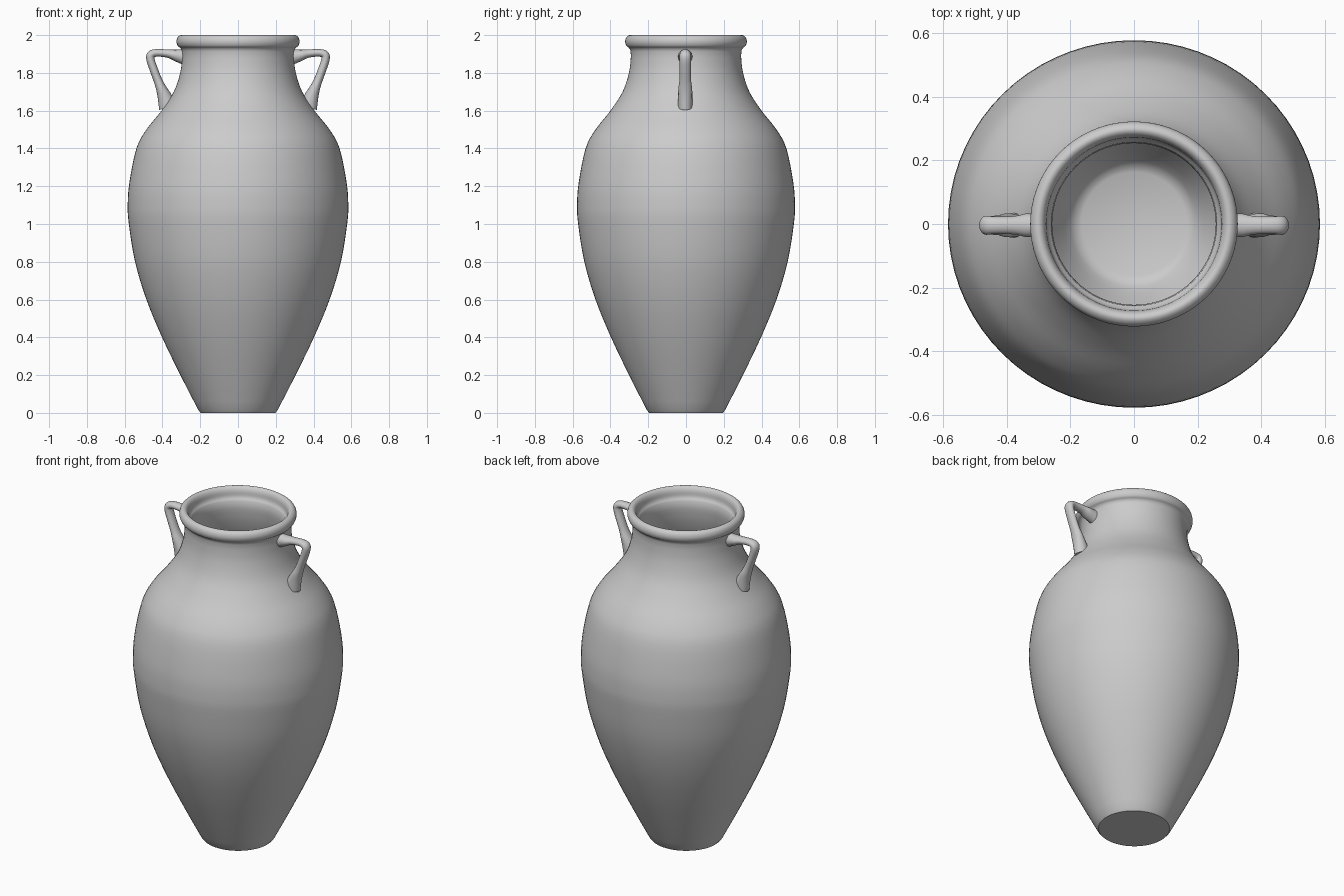
import bpy, bmesh, math
from mathutils import Vector

if "Cube" in bpy.data.objects:
    bpy.data.objects.remove(bpy.data.objects["Cube"], do_unlink=True)

clay = bpy.data.materials.new("grey clay")
clay.use_nodes = True
GREY = (0.6, 0.6, 0.6, 1)
clay.diffuse_color = GREY
clay.node_tree.nodes["Principled BSDF"].inputs["Base Color"].default_value = GREY


def smooth_path(points, steps):
    """Catmull-Rom curve through the points."""
    p = [Vector(q) for q in points]
    p = [2 * p[0] - p[1]] + p + [2 * p[-1] - p[-2]]
    out = []
    for a, b, c, d in zip(p, p[1:], p[2:], p[3:]):
        for i in range(steps):
            t = i / steps
            out.append(0.5 * (2 * b + (c - a) * t + (2 * a - 5 * b + 4 * c - d) * t * t
                              + (3 * b - a - 3 * c + d) * t ** 3))
    return out + [p[-2]]


def finish(name, bm, angle):
    bmesh.ops.recalc_face_normals(bm, faces=bm.faces)
    mesh = bpy.data.meshes.new(name)
    bm.to_mesh(mesh)
    bm.free()
    mesh.materials.append(clay)
    obj = bpy.data.objects.new(name, mesh)
    bpy.context.collection.objects.link(obj)
    bpy.ops.object.select_all(action="DESELECT")
    obj.select_set(True)
    bpy.context.view_layer.objects.active = obj
    bpy.ops.object.shade_smooth_by_angle(angle=math.radians(angle))
    return obj


def skin(bm, rings):
    """Join closed rings of vertices and cap both ends."""
    for lo, hi in zip(rings, rings[1:]):
        n = len(lo)
        for i in range(n):
            j = (i + 1) % n
            bm.faces.new((lo[i], lo[j], hi[j], hi[i]))
    bm.faces.new(rings[0])
    bm.faces.new(rings[-1])


# Jar: outer wall, rolled rim and hollow inside as one turned profile
outer = smooth_path([(.21, .015), (.305, .2), (.402, .4), (.485, .6), (.545, .8),
                     (.578, 1), (.584, 1.1), (.575, 1.22), (.538, 1.4), (.485, 1.5),
                     (.405, 1.6), (.34, 1.7), (.306, 1.8), (.296, 1.88), (.298, 1.92)], 4)
rim = smooth_path([(.305, 1.932), (.319, 1.943), (.326, 1.965), (.32, 1.988),
                   (.303, 2), (.287, 1.994), (.277, 1.975), (.273, 1.945), (.26, 1.925)], 3)
inner = smooth_path([(.257, 1.88), (.27, 1.8), (.305, 1.7), (.365, 1.6), (.49, 1.4),
                     (.535, 1.2), (.538, 1), (.505, .8), (.445, .6), (.362, .4),
                     (.265, .2), (.2, .085), (.165, .06)], 3)
profile = [Vector((.198, 0))] + outer + rim + inner
SIDES = 72
bm = bmesh.new()
skin(bm, [[bm.verts.new((r * math.cos(math.tau * i / SIDES),
                         r * math.sin(math.tau * i / SIDES) * .988, z))
           for i in range(SIDES)] for r, z in profile])
finish("jar_body", bm, 40)


# Handles: flattened tubes flaring where they meet neck and shoulder (x, z, radius)
handle = smooth_path([(.285, 1.885, .042), (.325, 1.892, .032), (.37, 1.902, .022),
                      (.43, 1.906, .02), (.46, 1.896, .022), (.463, 1.87, .022),
                      (.445, 1.815, .022), (.418, 1.745, .024), (.393, 1.685, .035),
                      (.37, 1.62, .05)], 4)
for name, side in (("left_handle", 1), ("right_handle", -1)):
    bm = bmesh.new()
    rings = []
    for k, (x, z, r) in enumerate(handle):
        before, after = handle[max(k - 1, 0)], handle[min(k + 1, len(handle) - 1)]
        along = Vector((after.x - before.x, after.y - before.y)).normalized()
        ring = []
        for i in range(16):
            a = math.tau * i / 16
            u, v = r * math.cos(a), min(r * 1.35, .034 + r * .1) * math.sin(a)
            ring.append(bm.verts.new((side * (x - along.y * u), v - .004, z + along.x * u)))
        rings.append(ring)
    skin(bm, rings)
    finish(name, bm, 60)
